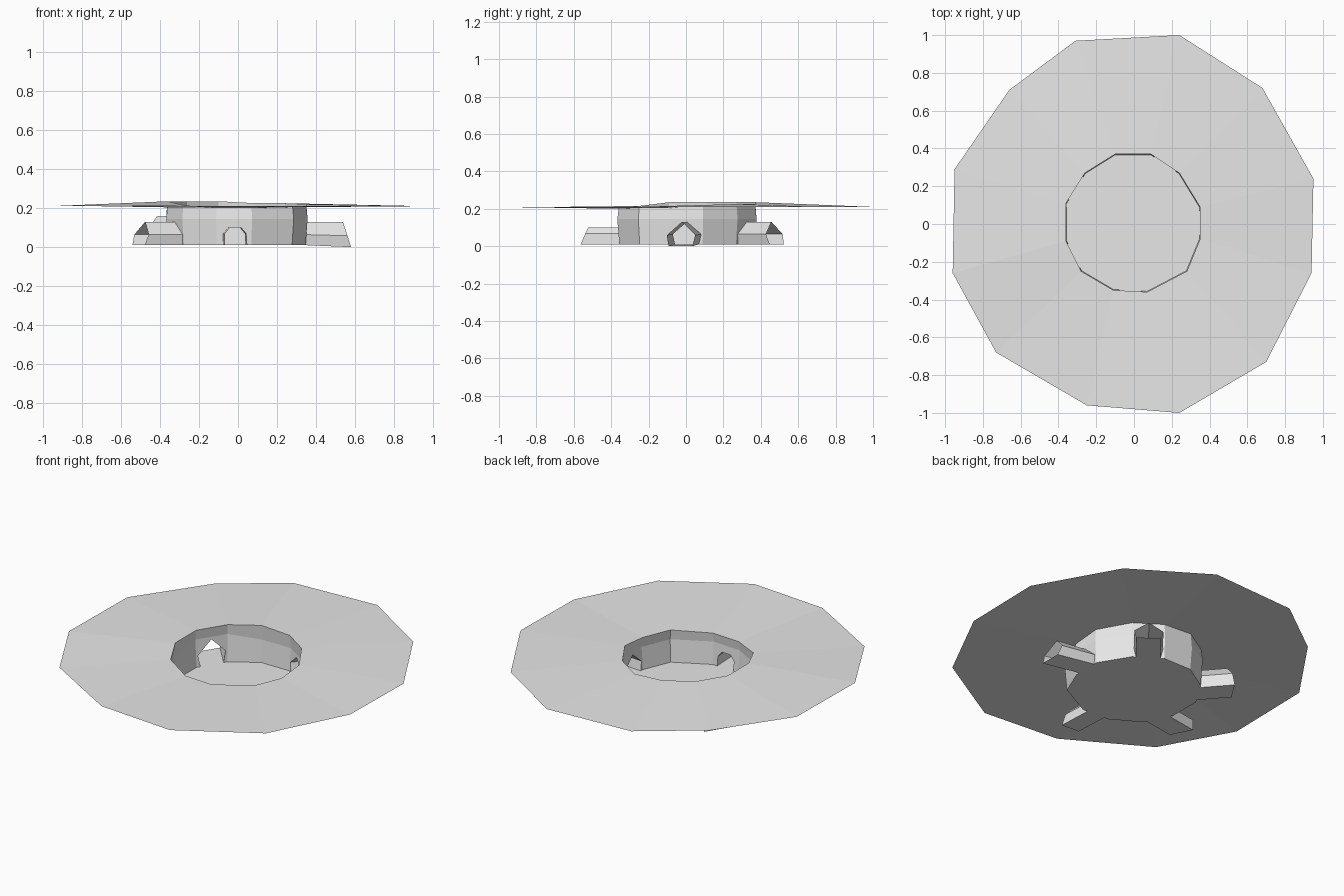
import bpy
import bmesh
from mathutils import Vector

cube = bpy.data.objects.get("Cube")
if cube:
    bpy.data.objects.remove(cube, do_unlink=True)

# One plain stone colour
stone = bpy.data.materials.new("light_grey_stone")
stone.use_nodes = True
colour = (0.8, 0.8, 0.8, 1)
stone.diffuse_color = colour
stone.node_tree.nodes["Principled BSDF"].inputs["Base Color"].default_value = colour


def build(name, polygons):
    """Make a flat-shaded object from a list of polygons, welding shared corners."""
    bm = bmesh.new()
    for polygon in polygons:
        bm.faces.new([bm.verts.new(point) for point in polygon])
    bmesh.ops.remove_doubles(bm, verts=bm.verts, dist=0.0005)
    large = [face for face in bm.faces if len(face.verts) > 4]
    bmesh.ops.triangulate(bm, faces=large)
    mesh = bpy.data.meshes.new(name)
    bm.to_mesh(mesh)
    bm.free()
    mesh.materials.append(stone)
    obj = bpy.data.objects.new(name, mesh)
    bpy.context.collection.objects.link(obj)
    return obj


# Uneven twelve-sided outlines, clockwise from the back
outer = [Vector((x, y, 0.21)) for x, y in (
    (.24, 1), (.68, .72), (.95, .24), (.94, -.26), (.7, -.73), (.24, -1),
    (-.25, -.96), (-.73, -.68), (-.96, -.26), (-.95, .29), (-.66, .71), (-.31, .97))]
top = [Vector(point) for point in (
    (.09, .37, .225), (.24, .27, .225), (.35, .09, .22), (.35, -.08, .205),
    (.28, -.25, .205), (.07, -.36, .2), (-.11, -.35, .2), (-.28, -.25, .215),
    (-.36, -.09, .235), (-.36, .11, .235), (-.26, .27, .235), (-.1, .37, .235))]
count = len(top)
floor_z = 0.01

# The wall bulges slightly between floor and rim, higher by the tall tunnel
tall_segment = 9
middle, bottom = [], []
for i, point in enumerate(top):
    height = 0.175 if i in (tall_segment, tall_segment + 1) else 0.145
    middle.append(Vector((point.x * 1.02, point.y * 1.02, height)))
    bottom.append(Vector((point.x * 0.99, point.y * 0.99, floor_z)))

# Tunnel cross-sections: sideways and upward fractions
pentagon = [(-.85, 0), (-1, .45), (0, 1), (1, .45), (.85, 0)]
arch = [(-1, 0), (-.95, .65), (-.5, 1), (.5, 1), (.95, .65), (1, 0)]

# Wall segment: name, section, half width, height, outer end, end drop
tunnels = {
    0: ("back_left_tunnel", pentagon, .08, .12, (.30, .485), 0),
    2: ("left_tunnel", pentagon, .075, .12, (.58, -.03), floor_z),
    5: ("front_tunnel", arch, .058, .09, (-.01, -.56), 0),
    7: ("front_right_tunnel", pentagon, .082, .12, (-.51, -.2), 0),
    tall_segment: ("back_right_tunnel", pentagon, .082, .15, (-.435, .335), 0),
}

rim, wall = [], []
for i in range(count):
    j = (i + 1) % count
    rim.append([outer[j], outer[i], top[i], top[j]])
    wall.append([middle[j], middle[i], top[i], top[j]])
    if i not in tunnels:
        wall.append([bottom[j], bottom[i], middle[i], middle[j]])
        continue

    # Doorway cut out of the wall panel
    name, section, half_width, height, end, drop = tunnels[i]
    width = (bottom[j] - bottom[i]).length
    mouth = []
    for side, up in section:
        across = 0.5 + side * half_width / width
        low = bottom[i].lerp(bottom[j], across)
        high = middle[i].lerp(middle[j], across)
        mouth.append(low.lerp(high, up * height / (high.z - low.z)))
    wall.append([bottom[i], middle[i], middle[j], bottom[j]] + mouth[::-1])

    # Open tunnel whose far end leans back towards the wall
    centre = (bottom[i] + bottom[j]) / 2
    reach = Vector((end[0], end[1], floor_z)) - centre
    far = []
    for point, (side, up) in zip(mouth, section):
        shifted = point + reach * (1 - 0.22 * up)
        shifted.z -= drop * (1 - up)
        far.append(shifted)
    sides = []
    for k in range(len(section)):
        n = (k + 1) % len(section)
        sides.append([mouth[k], mouth[n], far[n], far[k]])
    build(name, sides)

build("ground_rim", rim)
build("arena_wall", wall)
build("arena_floor", [bottom[::-1]])
